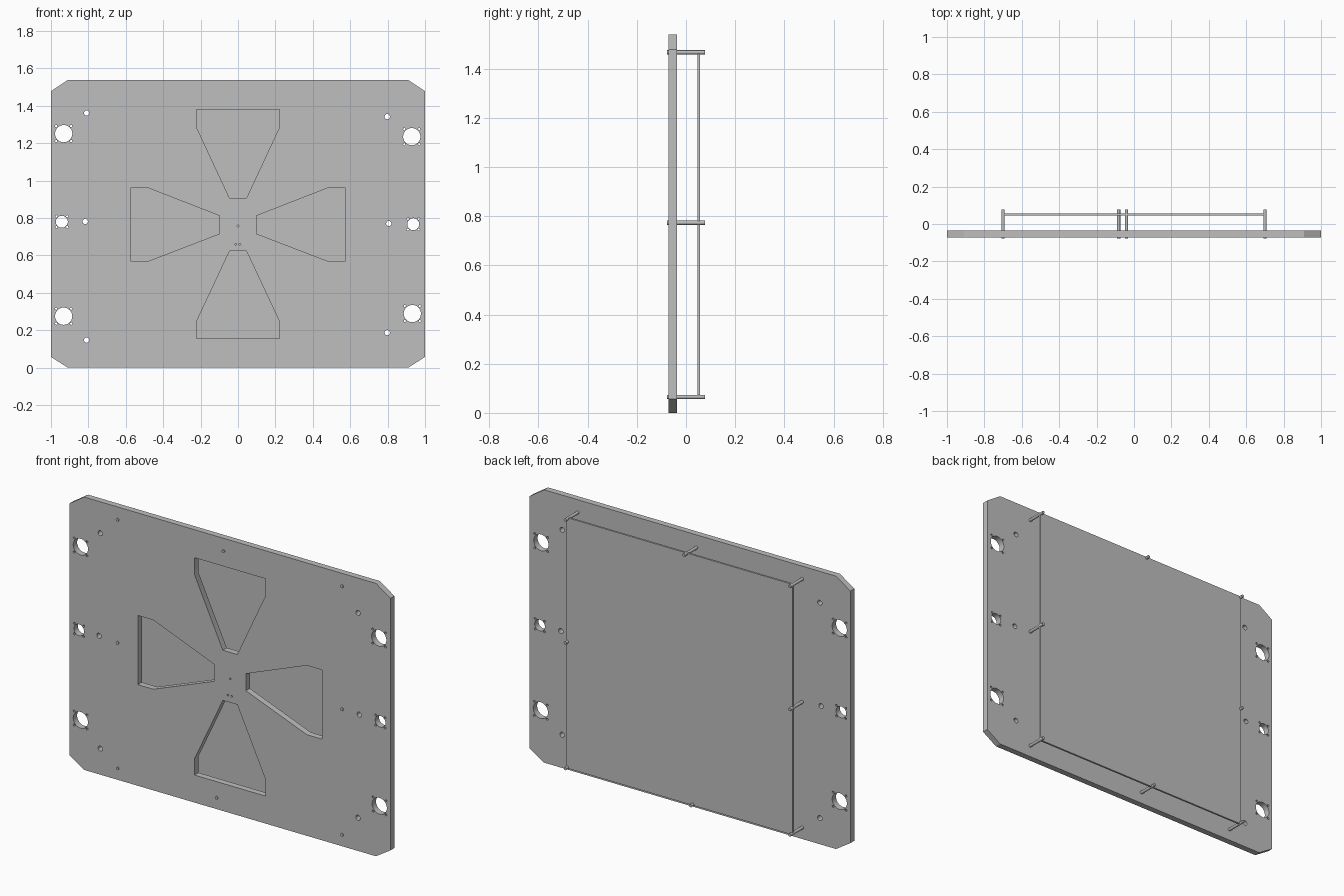
import bpy, bmesh, math

if "Cube" in bpy.data.objects:
    bpy.data.objects.remove(bpy.data.objects["Cube"])

grey = bpy.data.materials.new("mid grey")
grey.diffuse_color = (0.52, 0.52, 0.52, 1)
grey.use_nodes = True
grey.node_tree.nodes["Principled BSDF"].inputs["Base Color"].default_value = grey.diffuse_color


def circle(x, z, r, n):
    return [(x + r * math.cos(2 * math.pi * i / n), z + r * math.sin(2 * math.pi * i / n))
            for i in range(n)]


def sheet(name, loops, y0, y1):
    """Flat panel in the XZ plane; every loop after the first is a through hole."""
    cu = bpy.data.curves.new(name, 'CURVE')
    cu.dimensions = '2D'
    cu.fill_mode = 'BOTH'
    cu.extrude = (y1 - y0) / 2
    for pts in loops:
        sp = cu.splines.new('POLY')
        sp.points.add(len(pts) - 1)
        for p, (x, z) in zip(sp.points, pts):
            p.co = (x, z, 0, 1)
        sp.use_cyclic_u = True
        sp.use_smooth = False
    ob = bpy.data.objects.new(name, cu)
    bpy.context.collection.objects.link(ob)
    bpy.ops.object.select_all(action='DESELECT')
    ob.select_set(True)
    bpy.context.view_layer.objects.active = ob
    bpy.ops.object.convert(target='MESH')
    ob = bpy.context.view_layer.objects.active
    me = ob.data
    # stand the panel upright and weld its rims
    bm = bmesh.new()
    bm.from_mesh(me)
    for v in bm.verts:
        x, y, z = v.co
        v.co = (x, (y0 + y1) / 2 - z, y)
    bmesh.ops.remove_doubles(bm, verts=bm.verts, dist=1e-5)
    bmesh.ops.recalc_face_normals(bm, faces=bm.faces)
    bm.to_mesh(me)
    bm.free()
    me.materials.clear()
    me.materials.append(grey)
    bpy.ops.object.shade_smooth_by_angle(angle=math.radians(30))
    return ob


# Front plate outline with chamfered corners
W, H = 1.0, 1.538
outline = [(-0.91, 0), (0.91, 0), (W, 0.057), (W, H - 0.06),
           (0.91, H), (-0.91, H), (-W, H - 0.06), (-W, 0.057)]
loops = [outline]

# Four flared window cutouts
for end, shoulder, neck in ((1.38, 1.286, 0.906), (0.155, 0.246, 0.623)):
    loops.append([(-0.222, end), (0.222, end), (0.222, shoulder),
                  (0.045, neck), (-0.045, neck), (-0.222, shoulder)])
for s in (-1, 1):
    loops.append([(s * 0.575, 0.57), (s * 0.479, 0.57), (s * 0.099, 0.716),
                  (s * 0.099, 0.812), (s * 0.479, 0.96), (s * 0.575, 0.96)])

# Port holes, each ringed by four screw holes
for x, z, r, d in ((-0.932, 1.251, 0.046, 0.04), (0.929, 1.235, 0.046, 0.04),
                   (-0.942, 0.78, 0.032, 0.029), (0.937, 0.767, 0.032, 0.029),
                   (-0.932, 0.275, 0.046, 0.04), (0.932, 0.289, 0.046, 0.04)):
    loops.append(circle(x, z, r, 40))
    for sx in (-1, 1):
        for sz in (-1, 1):
            loops.append(circle(x + sx * d, z + sz * d, 0.006, 12))

# Medium side holes
for x, z in ((-0.809, 1.361), (0.798, 1.342), (-0.817, 0.781),
             (0.806, 0.77), (-0.809, 0.147), (0.798, 0.187)):
    loops.append(circle(x, z, 0.014, 24))

# Tiny centre holes
for x, z in ((0, 0.757), (-0.013, 0.66), (0.01, 0.66)):
    loops.append(circle(x, z, 0.005, 12))

sheet("front_plate", loops, -0.071, -0.036)

# Thin back panel
sheet("back_panel", [[(-0.705, 0.06), (0.705, 0.06), (0.705, 1.472), (-0.705, 1.472)]],
      0.046, 0.057)

# Standoff pins joining the two plates
pins = [(s * 0.70, z) for s in (-1, 1) for z in (0.065, 0.773, 1.466)]
pins += [(-0.04, 1.466), (-0.082, 0.065)]
for x, z in pins:
    sheet("standoff_pin", [circle(x, z, 0.0085, 24)], -0.077, 0.077)
